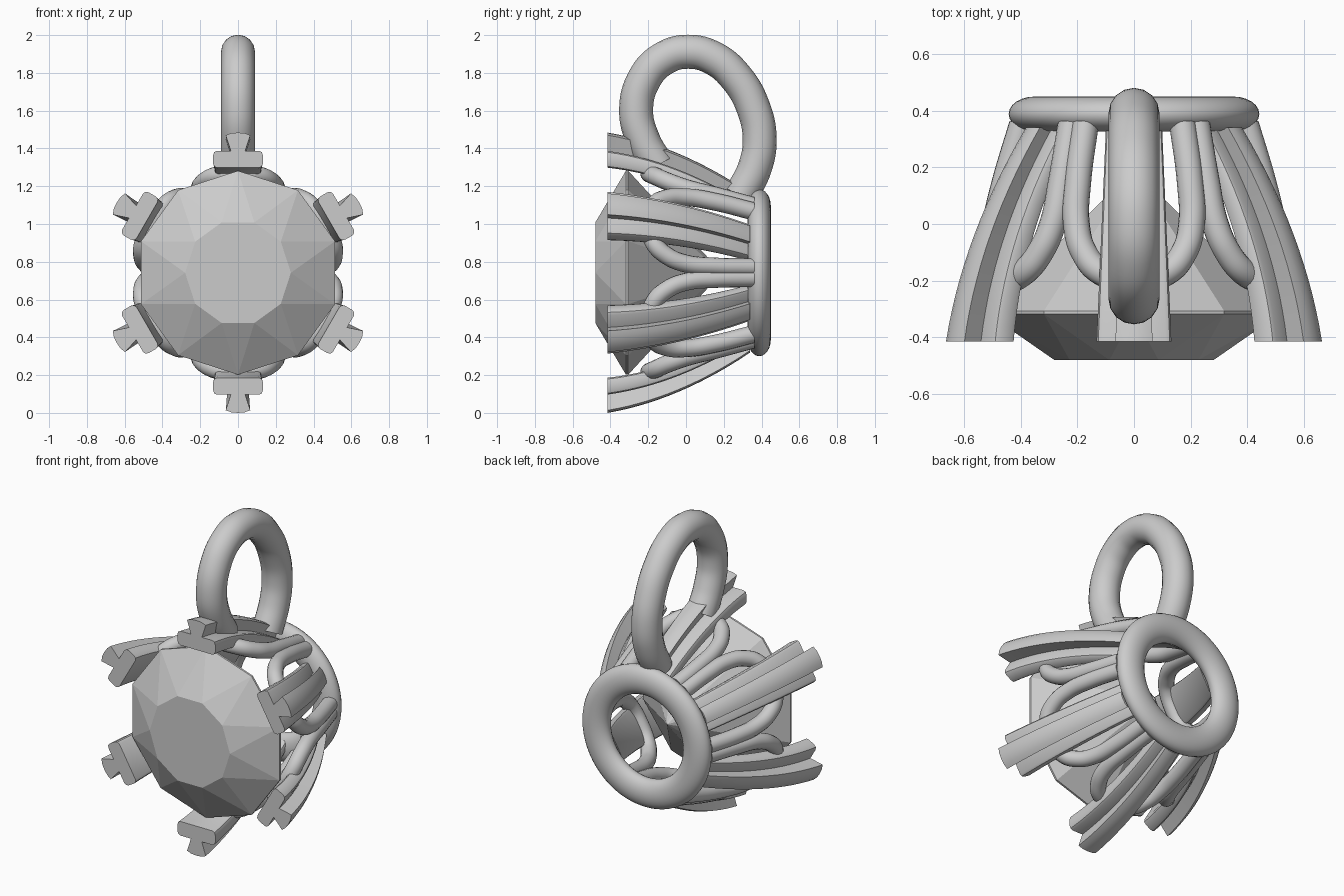
import bpy, bmesh, math
from mathutils import Vector

if "Cube" in bpy.data.objects:
    bpy.data.objects.remove(bpy.data.objects["Cube"])

CZ = 0.742  # height of the setting's axis, which runs along y


def polar(r, ang, y, t=0.0):
    """Point at radius r and angle ang around the y axis, shifted t sideways."""
    return Vector((r * math.cos(ang) - t * math.sin(ang), y,
                   CZ + r * math.sin(ang) + t * math.cos(ang)))


def mesh_object(name, bm, smooth=None):
    bmesh.ops.recalc_face_normals(bm, faces=bm.faces)
    me = bpy.data.meshes.new(name)
    bm.to_mesh(me)
    bm.free()
    ob = bpy.data.objects.new(name, me)
    bpy.context.collection.objects.link(ob)
    if smooth:
        select(ob)
        bpy.ops.object.shade_smooth_by_angle(angle=math.radians(smooth))
    return ob


def select(ob):
    bpy.ops.object.select_all(action='DESELECT')
    ob.select_set(True)
    bpy.context.view_layer.objects.active = ob


def tube(name, pts, radius):
    """Round smooth tube through the given points."""
    cu = bpy.data.curves.new(name, 'CURVE')
    cu.dimensions = '3D'
    cu.bevel_depth = radius
    cu.bevel_resolution = 6
    cu.resolution_u = 8
    cu.use_fill_caps = True
    sp = cu.splines.new('BEZIER')
    sp.bezier_points.add(len(pts) - 1)
    for bp, p in zip(sp.bezier_points, pts):
        bp.co = p
        bp.handle_left_type = bp.handle_right_type = 'AUTO'
    ob = bpy.data.objects.new(name, cu)
    bpy.context.collection.objects.link(ob)
    select(ob)
    bpy.ops.object.convert(target='MESH')
    bpy.ops.object.shade_smooth_by_angle(angle=math.radians(40))
    return ob


# Faceted gem: ten-sided table, girdle turned half a step, pointed back
bm = bmesh.new()
N = 10
step = 2 * math.pi / N
table = [bm.verts.new(polar(0.28, i * step, -0.48)) for i in range(N)]
girdle = [bm.verts.new(polar(0.54, (i + 0.5) * step, -0.318)) for i in range(N)]
girdle_back = [bm.verts.new(polar(0.54, (i + 0.5) * step, -0.306)) for i in range(N)]
culet = bm.verts.new((0, 0.19, CZ))
bm.faces.new(table)
for i in range(N):
    j = (i + 1) % N
    bm.faces.new((table[i], girdle[i], table[j]))
    bm.faces.new((girdle[i], girdle[j], table[j]))
    bm.faces.new((girdle[i], girdle_back[i], girdle_back[j], girdle[j]))
    bm.faces.new((girdle_back[i], culet, girdle_back[j]))
mesh_object("gem", bm)

# Back ring that all prongs meet
bpy.ops.mesh.primitive_torus_add(major_radius=0.352, minor_radius=0.09, major_segments=64,
                                 minor_segments=24, location=(0, 0.388, CZ),
                                 rotation=(math.pi / 2, 0, 0))
ring = bpy.context.object
ring.name = "back_ring"
ring.scale = (1, 1, 0.68)
bpy.ops.object.shade_smooth()

# Prong cross-section: (sideways, depth below the outer edge), flared rib on a rounded bar
half = [(0, 0), (0.035, 0.003), (0.065, 0.014), (0.038, 0.097), (0.112, 0.097), (0.126, 0.104),
        (0.132, 0.12), (0.132, 0.163), (0.126, 0.179), (0.112, 0.186)]
section = half + [(-t, d) for t, d in reversed(half[1:])]


def prong(name, ang):
    bm = bmesh.new()
    rows = []
    steps = 14
    for k in range(steps + 1):
        u = k / steps
        y = -0.415 + 0.755 * u
        outer = 0.742 - 0.13 * u - 0.19 * u * u
        s = 1 - 0.25 * u
        rows.append([bm.verts.new(polar(outer - d * s, ang, y, t * s)) for t, d in section])
    n = len(section)
    for a, b in zip(rows, rows[1:]):
        for i in range(n):
            j = (i + 1) % n
            bm.faces.new((a[i], a[j], b[j], b[i]))
    bm.faces.new(rows[0])
    bm.faces.new(rows[-1])
    return mesh_object(name, bm, 30)


# Gallery loop path: (y, radius, angle away from the prong)
loop_half = [(0.35, 0.395, 0.45), (0.15, 0.455, 0.45), (0.0, 0.492, 0.425),
             (-0.10, 0.515, 0.35), (-0.17, 0.527, 0.22)]

# Six prongs, each with a U-shaped loop passing behind it
for i in range(6):
    ang = math.radians(30 + 60 * i)
    prong(f"prong_{i + 1}", ang)
    pts = [polar(r, ang - d, y) for y, r, d in loop_half]
    pts.append(polar(0.525, ang, -0.195))
    pts += [polar(r, ang + d, y) for y, r, d in reversed(loop_half)]
    tube(f"gallery_loop_{i + 1}", pts, 0.047)

# Hanging bail on top: leaning oval arch in the side plane (y, z)
bail = [(-0.15, 1.31), (-0.225, 1.44), (-0.264, 1.60), (-0.22, 1.77), (-0.12, 1.875),
        (0.01, 1.912), (0.15, 1.875), (0.27, 1.77), (0.355, 1.62), (0.39, 1.45),
        (0.365, 1.30), (0.29, 1.15)]
tube("bail", [(0, y, z) for y, z in bail], 0.09)
